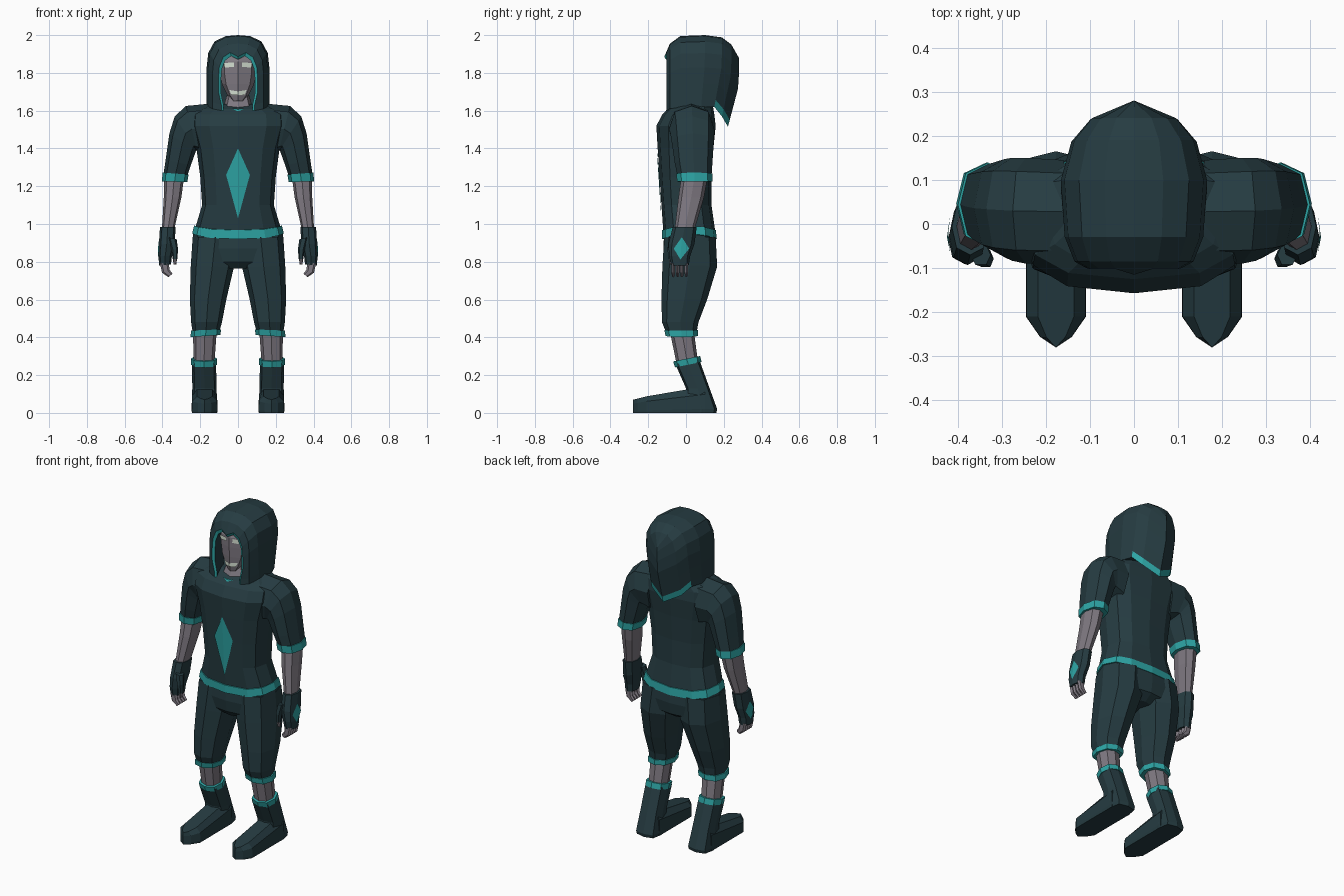
import bpy, bmesh, math

def material(name, rgb):
    m = bpy.data.materials.new(name)
    m.diffuse_color = (*rgb, 1)
    return m

DARK = material("dark cloth", (0.019, 0.045, 0.054))
TEAL = material("teal trim", (0.026, 0.37, 0.37))
GREY = material("grey skin", (0.21, 0.19, 0.22))
PALE = material("pale glow", (0.66, 0.74, 0.64))

def finish(name, bm, mats, mirror=False, weld=True):
    if weld:
        bmesh.ops.remove_doubles(bm, verts=bm.verts, dist=0.0005)
        bmesh.ops.recalc_face_normals(bm, faces=bm.faces)
    me = bpy.data.meshes.new(name)
    bm.to_mesh(me)
    bm.free()
    for m in mats:
        me.materials.append(m)
    ob = bpy.data.objects.new(name, me)
    bpy.context.collection.objects.link(ob)
    if mirror:
        mod = ob.modifiers.new("Mirror", 'MIRROR')
        mod.use_mirror_merge = False
    return ob

def ring(n, p, x0, z0, x1, z1, y0, y1, slope=0, sag=0):
    """Rounded section spanning (x0,z0)-(x1,z1) and y0-y1."""
    pts = []
    for i in range(n):
        a = 2 * math.pi * i / n
        c, s = math.cos(a), math.sin(a)
        c = math.copysign(abs(c) ** p, c)
        s = math.copysign(abs(s) ** p, s)
        y = (y0 + y1) / 2 + s * (y1 - y0) / 2
        z = (z0 + z1) / 2 + c * (z1 - z0) / 2 + slope * s * (y1 - y0) / 2 - sag * s * s
        pts.append(((x0 + x1) / 2 + c * (x1 - x0) / 2, y, z))
    return pts

def skin(name, loops, mat, mirror=False):
    bm = bmesh.new()
    rows = [[bm.verts.new(p) for p in lp] for lp in loops]
    n = len(rows[0])
    for a, b in zip(rows, rows[1:]):
        for i in range(n):
            bm.faces.new((a[i], a[(i + 1) % n], b[(i + 1) % n], b[i]))
    bm.faces.new(rows[0])
    bm.faces.new(rows[-1])
    return finish(name, bm, [mat], mirror)

def loft(name, mat, rings, n=8, p=0.85, mirror=True):
    return skin(name, [ring(n, p, *r) for r in rings], mat, mirror)

def body(name, mat, rows, n=12, p=0.75):
    """Centred part from rows of (z, half width, front y, back y, ...)."""
    return loft(name, mat, [(-w, z, w, z, *r) for z, w, *r in rows], n, p, False)

def plate(name, mat, faces, mirror=False):
    bm = bmesh.new()
    for f in faces:
        bm.faces.new([bm.verts.new(p) for p in f])
    return finish(name, bm, [mat], mirror, weld=False)

# Torso, belt and hips
body("torso", DARK, [
    (0.96, 0.232, -0.12, 0.155), (1.10, 0.19, -0.13, 0.135), (1.25, 0.20, -0.14, 0.135),
    (1.40, 0.22, -0.15, 0.145), (1.52, 0.255, -0.157, 0.157), (1.58, 0.25, -0.125, 0.15),
    (1.61, 0.20, -0.095, 0.145), (1.635, 0.15, -0.04, 0.14)])
body("belt", TEAL, [(0.992, 0.232, -0.126, 0.158, 0, 0.025), (0.95, 0.243, -0.126, 0.163, 0, 0.03)])
body("hips", DARK, [(0.965, 0.236, -0.115, 0.155), (0.87, 0.243, -0.12, 0.16),
                    (0.80, 0.2, -0.11, 0.15), (0.765, 0.06, -0.08, 0.1)])
top, low = (0, -0.155, 1.40), (0, -0.131, 1.03)
plate("chest_diamond", TEAL, [(top, (s * 0.063, -0.140, 1.26), low) for s in (-1, 1)])

# Neck, collar and head
body("neck", GREY, [(1.57, 0.085, -0.085, 0.08), (1.61, 0.08, -0.082, 0.08), (1.68, 0.06, -0.05, 0.08)], 8)
body("collar", TEAL, [(1.622, 0.098, -0.103, 0.11, 0, 0.015), (1.60, 0.105, -0.118, 0.115, 0, 0.022)], 8)
body("head", GREY, [
    (1.65, 0.03, -0.075, 0.03), (1.68, 0.056, -0.08, 0.06), (1.74, 0.085, -0.083, 0.08),
    (1.80, 0.096, -0.086, 0.10), (1.86, 0.096, -0.086, 0.10), (1.92, 0.075, -0.06, 0.09)], 8, 0.85)

def face_y(x, front, slope):
    return front + slope * x

plate("eye", PALE, [[(x, face_y(x, -0.092, 0.33), z) for x, z in
      ((0.02, 1.832), (0.072, 1.828), (0.076, 1.852), (0.022, 1.856))]], True)
plate("mouth", PALE, [[(x, face_y(x, -0.088, 0.42), z) for x, z in
      ((0, 1.682), (0.034, 1.682), (0.047, 1.71), (0, 1.702))]], True)

# Hood: arches lofted from the lining, round the rim, to the hanging back point
half = [(1, 0), (1, 0.1), (1, 0.32), (1, 0.55), (0.95, 0.75), (0.75, 0.91), (0.4, 0.985)]
arch = half + [(0, 1)] + [(-a, f) for a, f in reversed(half)]
sections = [  # y, y at hem, half width, top, hem, centre dip
    (0.0, 0.0, 0.10, 1.92, 1.60, 0), (-0.095, -0.095, 0.09, 1.893, 1.60, 0.022),
    (-0.102, -0.102, 0.104, 1.912, 1.60, 0.026), (-0.085, -0.085, 0.135, 1.955, 1.61, 0),
    (-0.03, -0.02, 0.157, 1.995, 1.62, 0), (0.10, 0.08, 0.166, 2.0, 1.62, 0),
    (0.19, 0.15, 0.142, 1.988, 1.62, 0), (0.24, 0.19, 0.10, 1.95, 1.57, 0),
    (0.28, 0.222, 0.0, 1.88, 1.515, 0)]
bm = bmesh.new()
rows = []
for y, yb, w, zt, zb, dip in sections:
    row = []
    for a, f in arch:
        taper = 0.85 if dip and f < 0.2 else 1
        drop = dip if a == 0 else 0
        row.append(bm.verts.new((a * w * taper, yb + (y - yb) * min(1, f / 0.6) - drop * 0.5,
                                 zb + (zt - zb) * f - drop)))
    rows.append(row)
last = len(arch) - 1
for j, (a, b) in enumerate(zip(rows, rows[1:])):
    for i in range(last):
        f = bm.faces.new((a[i], a[i + 1], b[i + 1], b[i]))
        f.material_index = int(j == 1 or (j >= 6 and i in (0, last - 1)))
    if j >= 5:  # underside of the hanging back
        f = bm.faces.new((a[0], b[0], b[-1], a[-1]))
        f.material_index = int(j >= 6)
finish("hood", bm, [DARK, TEAL])

# Arms
loft("sleeve", DARK, [
    (0.17, 1.36, 0.15, 1.637, -0.09, 0.145), (0.215, 1.38, 0.275, 1.625, -0.09, 0.15),
    (0.22, 1.39, 0.335, 1.57, -0.083, 0.15), (0.225, 1.38, 0.363, 1.48, -0.075, 0.147),
    (0.25, 1.31, 0.383, 1.34, -0.06, 0.14), (0.27, 1.25, 0.395, 1.26, -0.045, 0.135)])
loft("sleeve_trim", TEAL, [(0.262, 1.262, 0.399, 1.272, -0.052, 0.139),
                           (0.268, 1.222, 0.403, 1.226, -0.047, 0.139)])
loft("forearm", GREY, [(0.285, 1.25, 0.39, 1.25, -0.025, 0.115), (0.30, 1.14, 0.393, 1.14, -0.04, 0.095),
                       (0.338, 0.97, 0.403, 0.97, -0.06, 0.045)])
loft("glove", DARK, [
    (0.33, 0.985, 0.413, 0.985, -0.07, 0.057), (0.335, 0.90, 0.419, 0.89, -0.093, 0.045),
    (0.35, 0.83, 0.421, 0.83, -0.09, 0.022), (0.355, 0.785, 0.418, 0.78, -0.08, 0.015)])
loft("thumb", DARK, [(0.325, 0.92, 0.37, 0.93, -0.095, -0.045), (0.318, 0.87, 0.352, 0.86, -0.1, -0.058),
                     (0.32, 0.815, 0.346, 0.815, -0.095, -0.062)], 6)
loft("thumb_tip", GREY, [(0.322, 0.82, 0.344, 0.82, -0.092, -0.065),
                         (0.327, 0.785, 0.342, 0.785, -0.086, -0.068)], 6)
for i in range(4):
    y = -0.078 + 0.023 * i
    loft("finger_%d" % (i + 1), GREY, [
        (0.368, 0.80, 0.413, 0.79, y, y + 0.021), (0.362, 0.757, 0.402, 0.742, y, y + 0.021),
        (0.347, 0.737, 0.368, 0.718, y + 0.003, y + 0.018)], 6)
top, low = (0.421, -0.022, 0.93), (0.424, -0.03, 0.812)
plate("glove_diamond", TEAL, [(top, (0.417, y, 0.87), low) for y in (-0.065, 0.017)], True)

# Legs
loft("trouser_leg", DARK, [
    (0.0, 0.93, 0.24, 0.93, -0.115, 0.157), (0.022, 0.77, 0.25, 0.78, -0.125, 0.165),
    (0.062, 0.60, 0.255, 0.60, -0.13, 0.112), (0.085, 0.48, 0.248, 0.48, -0.127, 0.066),
    (0.1, 0.425, 0.24, 0.425, -0.105, 0.056)])
loft("trouser_trim", TEAL, [(0.09, 0.442, 0.249, 0.436, -0.115, 0.063),
                            (0.093, 0.412, 0.251, 0.402, -0.108, 0.063)])
loft("shin", GREY, [(0.113, 0.43, 0.238, 0.43, -0.085, 0.042), (0.125, 0.26, 0.235, 0.26, -0.05, 0.065)])

# Boots
loft("boot_trim", TEAL, [(0.11, 0.287, 0.25, 0.287, -0.068, 0.075, 0.2),
                         (0.112, 0.255, 0.248, 0.255, -0.058, 0.083, 0.2)])
loft("boot_shaft", DARK, [
    (0.116, 0.27, 0.243, 0.27, -0.056, 0.07, 0.2), (0.114, 0.13, 0.242, 0.13, -0.0, 0.125),
    (0.108, 0.02, 0.246, 0.02, 0.0, 0.165), (0.11, 0.0, 0.244, 0.0, 0.0, 0.16)], 8, 0.55)
side = [(0.068, 0.1), (0.068, -0.21), (0.036, -0.256)]
outline = side + [(0, -0.28)] + [(-x, y) for x, y in reversed(side)]

def foot_loop(width, height):
    return [(0.177 + x * width, y, (0.14 + 0.25 * min(y, 0)) * height) for x, y in outline]

skin("boot_foot", [foot_loop(0.96, 0), foot_loop(1, 0.15), foot_loop(0.98, 0.7), foot_loop(0.6, 1)], DARK, True)
